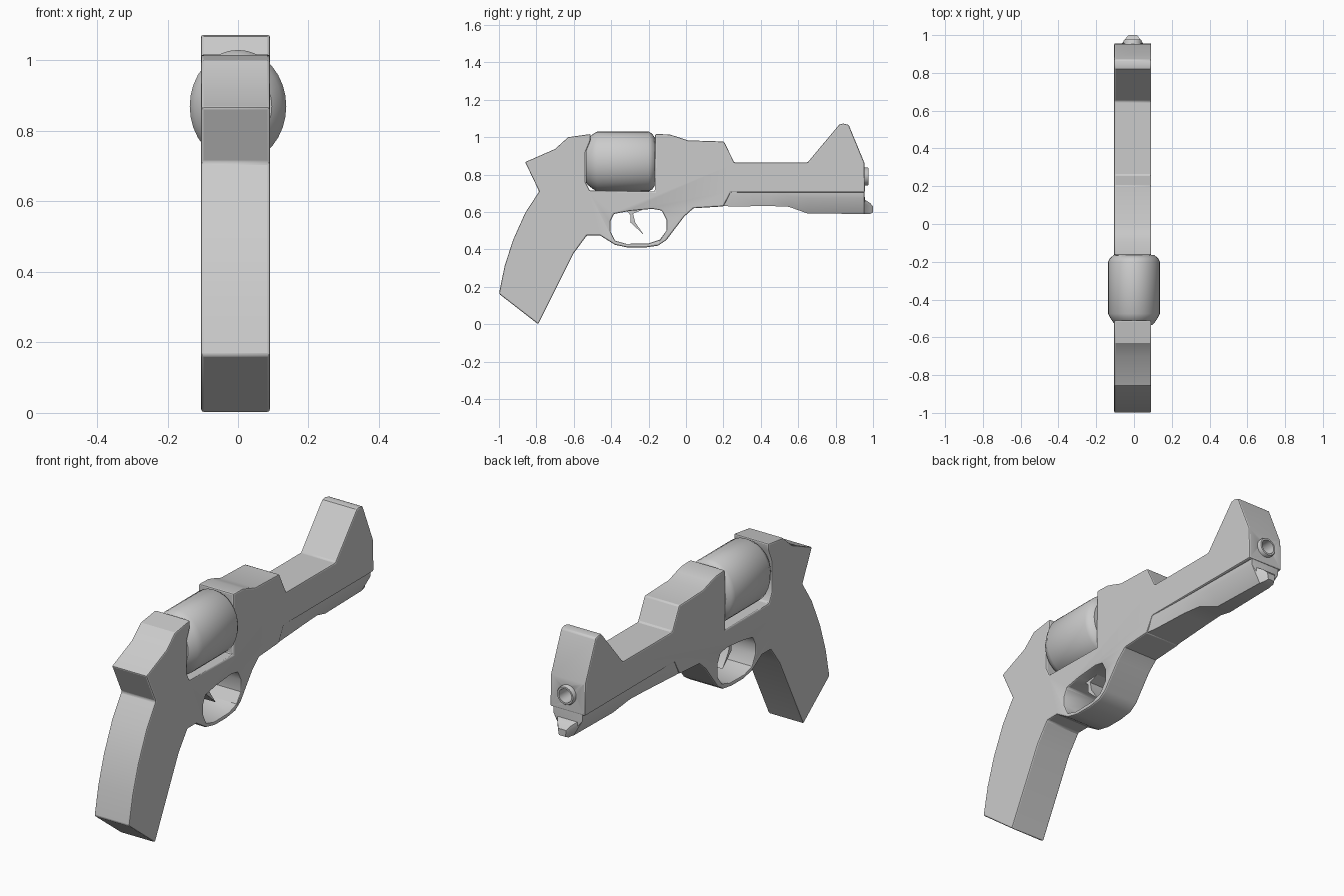
import bpy, bmesh
from math import cos, sin, tau, radians

if "Cube" in bpy.data.objects:
    bpy.data.objects.remove(bpy.data.objects["Cube"])

CX = -0.007  # body centre line in x


def finish(bm, name, angle=30):
    bmesh.ops.recalc_face_normals(bm, faces=bm.faces)
    me = bpy.data.meshes.new(name)
    bm.to_mesh(me)
    bm.free()
    ob = bpy.data.objects.new(name, me)
    bpy.context.collection.objects.link(ob)
    smooth(ob, angle)
    return ob


def activate(ob):
    bpy.ops.object.select_all(action='DESELECT')
    ob.select_set(True)
    bpy.context.view_layer.objects.active = ob


def smooth(ob, angle=30):
    activate(ob)
    bpy.ops.object.shade_smooth_by_angle(angle=radians(angle))


def prism(name, pts, half, cx=CX):
    """Side profile (y, z) extruded across x."""
    bm = bmesh.new()
    a = [bm.verts.new((cx - half, y, z)) for y, z in pts]
    b = [bm.verts.new((cx + half, y, z)) for y, z in pts]
    loft(bm, [a, b])
    return finish(bm, name)


def loft(bm, rings):
    n = len(rings[0])
    for a, b in zip(rings, rings[1:]):
        for i in range(n):
            bm.faces.new((a[i], a[(i + 1) % n], b[(i + 1) % n], b[i]))
    bm.faces.new(rings[0])
    bm.faces.new(rings[-1])


def lathe(name, prof, z, sx=1.0, n=32, cx=0.0):
    """Profile (y, radius) turned around an axis along y."""
    bm = bmesh.new()
    rings = [[bm.verts.new((cx + r * sx * cos(tau * i / n), y, z + r * sin(tau * i / n)))
              for i in range(n)] for y, r in prof]
    loft(bm, rings)
    return finish(bm, name, 35)


def cut(ob, cutter):
    m = ob.modifiers.new("cut", 'BOOLEAN')
    m.operation, m.solver, m.object = 'DIFFERENCE', 'EXACT', cutter
    activate(ob)
    bpy.ops.object.modifier_apply(modifier=m.name)
    bpy.data.objects.remove(cutter)


# Frame, grip, guard and barrel in one side profile
outline = [
    (-0.79, 0.0), (-1.0, 0.163), (-0.97, 0.31), (-0.925, 0.45), (-0.86, 0.595),
    (-0.785, 0.71), (-0.86, 0.867), (-0.70, 0.937), (-0.63, 1.0), (-0.51, 1.017),
    (-0.512, 0.98), (-0.537, 0.92), (-0.537, 0.76), (-0.515, 0.715),
    (-0.167, 0.71), (-0.165, 1.017), (-0.09, 1.015), (-0.05, 1.003), (0.01, 0.983),
    (0.203, 0.977), (0.258, 0.865), (0.65, 0.865), (0.82, 1.068), (0.84, 1.073),
    (0.87, 1.066), (0.953, 0.865), (0.957, 0.705), (0.24, 0.705), (0.20, 0.63),
    (0.04, 0.62), (-0.01, 0.575), (-0.105, 0.45), (-0.15, 0.42), (-0.22, 0.41),
    (-0.31, 0.41), (-0.38, 0.425), (-0.46, 0.475), (-0.53, 0.475), (-0.60, 0.38)]
body = prism("frame_and_grip", outline, 0.098)

# Finger opening and bore
guard_hole = [
    (-0.405, 0.50), (-0.405, 0.55), (-0.385, 0.59), (-0.30, 0.606), (-0.18, 0.617),
    (-0.13, 0.608), (-0.105, 0.56), (-0.105, 0.50), (-0.14, 0.452), (-0.20, 0.432),
    (-0.32, 0.43), (-0.38, 0.447)]
cut(body, prism("guard_cutter", guard_hole, 0.3))
cut(body, lathe("bore_cutter", [(0.84, 0.04), (1.1, 0.04)], 0.79, cx=CX))
bev = body.modifiers.new("soft_edges", 'BEVEL')
bev.width, bev.segments, bev.limit_method, bev.angle_limit = 0.008, 2, 'ANGLE', radians(50)
activate(body)
bpy.ops.object.modifier_apply(modifier=bev.name)
smooth(body, 35)

# Muzzle ring with recessed bore
lathe("muzzle", [(0.85, 0.045), (0.97, 0.048), (0.976, 0.044), (0.976, 0.035),
                 (0.87, 0.033)], 0.79, cx=CX)

# Tapered lug under the barrel: y, top z, bottom z, top half width, bottom half width
bm = bmesh.new()
rings = []
for y, zt, zb, wt, wb in [
        (0.18, 0.71, 0.632, 0.097, 0.094), (0.26, 0.71, 0.63, 0.093, 0.086),
        (0.45, 0.71, 0.632, 0.088, 0.075), (0.55, 0.71, 0.628, 0.086, 0.065),
        (0.65, 0.71, 0.592, 0.085, 0.04), (0.953, 0.71, 0.59, 0.08, 0.032),
        (0.957, 0.665, 0.59, 0.055, 0.03), (0.985, 0.648, 0.59, 0.035, 0.025),
        (1.0, 0.63, 0.597, 0.022, 0.018)]:
    rings.append([bm.verts.new((CX + x, y, z)) for x, z in
                  [(-wt, zt), (wt, zt), (wt, zt * 0.7 + zb * 0.3), (wb, zb),
                   (-wb, zb), (-wt, zt * 0.7 + zb * 0.3)]])
loft(bm, rings)
finish(bm, "barrel_lug")

# Rotating chamber drum, slightly oval
lathe("drum", [(-0.535, 0.112), (-0.525, 0.125), (-0.50, 0.145), (-0.475, 0.16),
               (-0.20, 0.16), (-0.18, 0.148), (-0.165, 0.125)], 0.87, 0.137 / 0.16)

# Trigger
prism("trigger", [(-0.33, 0.62), (-0.298, 0.585), (-0.298, 0.545), (-0.225, 0.478),
                  (-0.272, 0.545), (-0.283, 0.592), (-0.20, 0.625)], 0.04)
